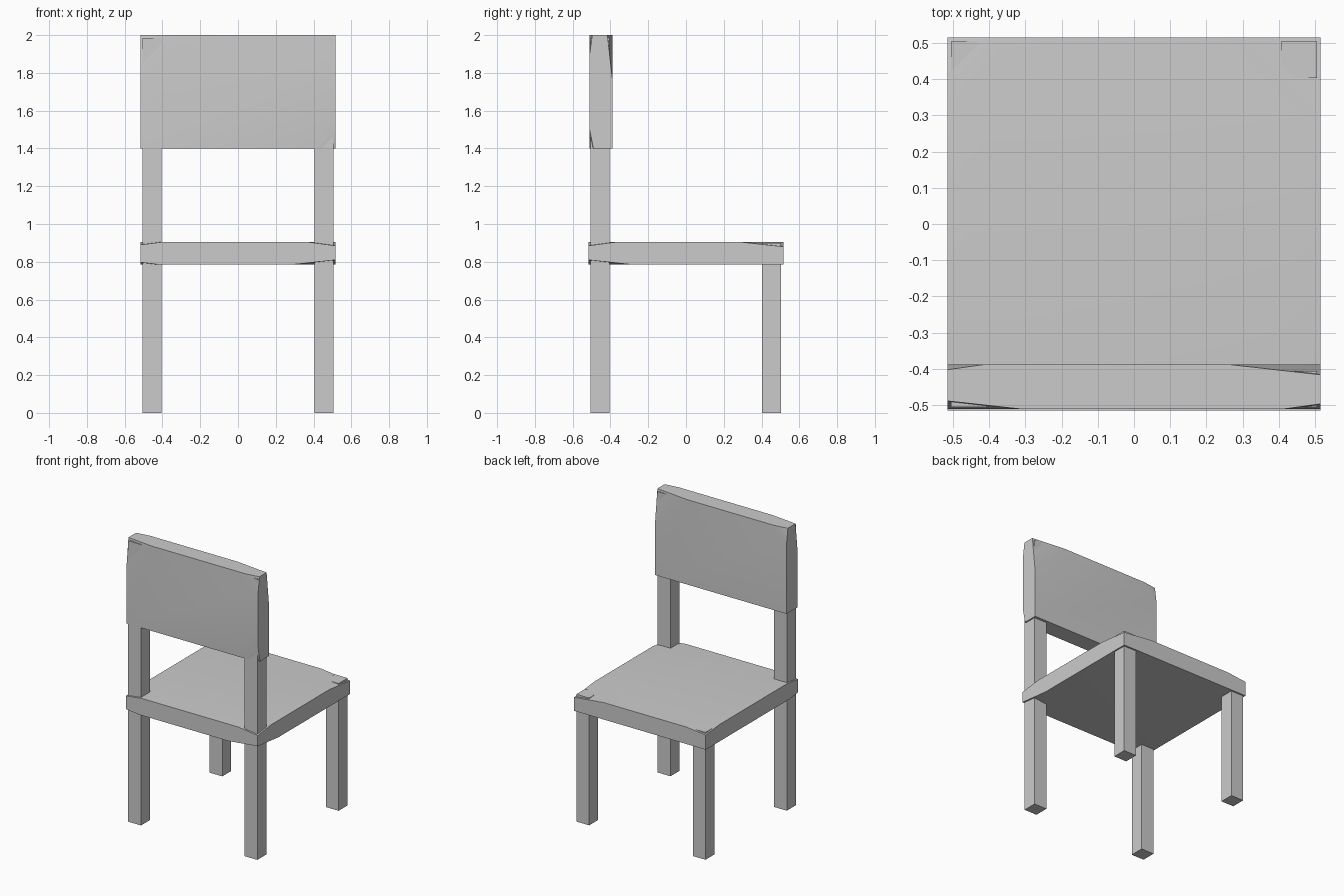
import bpy, bmesh
from mathutils import Vector

if "Cube" in bpy.data.objects:
    bpy.data.objects.remove(bpy.data.objects["Cube"])


def box(name, lo, hi, cuts=(), axis=2):
    """Box from lo to hi; each cut (signs, run, drop) shaves one corner, shallow along axis."""
    lo, hi = Vector(lo), Vector(hi)
    mid, half = (lo + hi) / 2, (hi - lo) / 2
    bm = bmesh.new()
    bmesh.ops.create_cube(bm, size=2)
    for v in bm.verts:
        v.co = mid + v.co * half
    for signs, run, drop in cuts:
        s = Vector(signs)
        corner = mid + half * s
        normal = Vector([s[i] / (drop if i == axis else run) for i in range(3)])
        point = corner.copy()
        point[axis] -= s[axis] * drop
        res = bmesh.ops.bisect_plane(bm, geom=bm.verts[:] + bm.edges[:] + bm.faces[:],
                                     plane_co=point, plane_no=normal.normalized(),
                                     clear_outer=True)
        rim = [e for e in res["geom_cut"] if isinstance(e, bmesh.types.BMEdge)]
        bmesh.ops.contextual_create(bm, geom=rim)
    bmesh.ops.recalc_face_normals(bm, faces=bm.faces[:])
    me = bpy.data.meshes.new(name)
    bm.to_mesh(me)
    bm.free()
    ob = bpy.data.objects.new(name, me)
    bpy.context.collection.objects.link(ob)
    if cuts:
        bpy.ops.object.select_all(action='DESELECT')
        ob.select_set(True)
        bpy.context.view_layer.objects.active = ob
        bpy.ops.object.shade_smooth_by_angle(angle=0.6)
    return ob


# Legs: short pair in front (+y), tall back posts carrying the backrest
for side, x in (("left", -0.455), ("right", 0.455)):
    box(f"front_leg_{side}", (x - 0.05, 0.403, 0), (x + 0.05, 0.503, 0.9))
    box(f"back_post_{side}", (x - 0.05, -0.505, 0), (x + 0.05, -0.405, 1.985))

# Seat: slab with gently worn corners
box("seat", (-0.515, -0.515, 0.785), (0.515, 0.515, 0.905), [
    ((1, 1, 1), 0.23, 0.025),
    ((-1, 1, 1), 0.15, 0.016),
    ((-1, -1, 1), 0.12, 0.015),
    ((1, -1, 1), 0.15, 0.02),
    ((1, -1, -1), 0.23, 0.025),
    ((-1, -1, -1), 0.1, 0.012),
])

# Backrest: upright slab, corners worn on the wide faces
box("backrest", (-0.515, -0.51, 1.4), (0.515, -0.388, 2.0), [
    ((1, 1, 1), 0.25, 0.028),
    ((-1, -1, 1), 0.2, 0.022),
    ((1, -1, -1), 0.1, 0.02),
    ((1, -1, 1), 0.1, 0.014),
    ((-1, 1, 1), 0.1, 0.014),
], axis=1)
